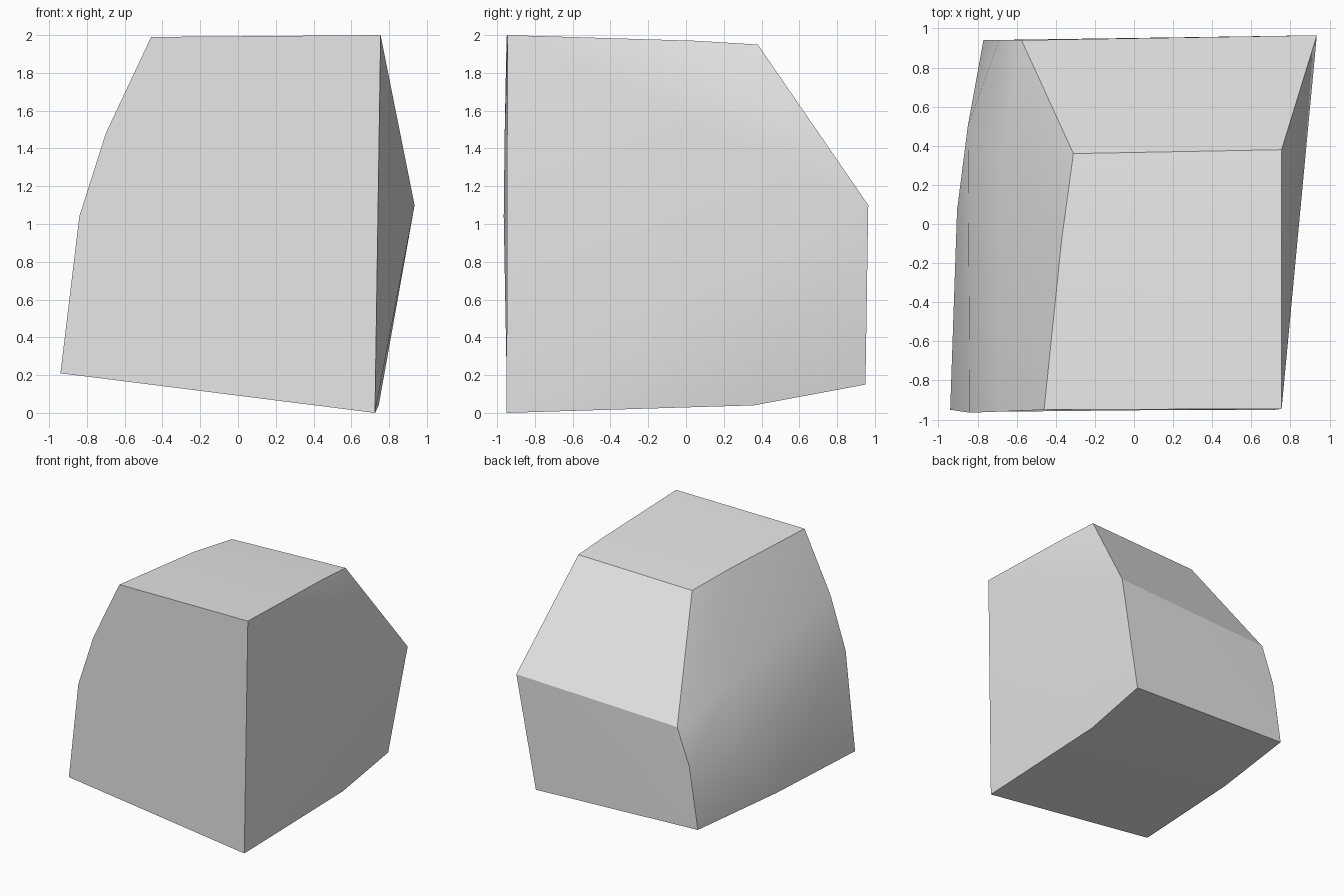
import bpy
import bmesh
import math

cube = bpy.data.objects.get("Cube")
if cube:
    bpy.data.objects.remove(cube, do_unlink=True)

# One plain grey for the whole block
grey = bpy.data.materials.new("plain grey")
grey.use_nodes = True
grey.diffuse_color = (0.8, 0.8, 0.8, 1)
grey.node_tree.nodes["Principled BSDF"].inputs["Base Color"].default_value = (0.8, 0.8, 0.8, 1)

# Cross-sections: curved flank from top to bottom, then straight flank
front_flank = [(-.46, -.95, 1.99), (-.70, -.96, 1.48), (-.84, -.965, 1.04), (-.94, -.95, .21)]
middle_flank = [(-.37, -.08, 1.96), (-.68, .36, 1.23), (-.85, .50, .75), (-.905, .07, .23)]
back_flank = [(-.31, .36, 1.92), (-.575, .94, 1.04), (-.69, .94, .73), (-.77, .94, .21)]
front_side = [(.755, -.945, 2.0), (.725, -.95, 0)]
middle_side = [(.755, .05, 1.97), (.745, .36, .04)]
back_side = [(.755, .38, 1.95), (.935, .965, 1.10), (.76, .95, .15)]

bm = bmesh.new()


def add_points(points):
    return [bm.verts.new(p) for p in points]


flanks = [add_points(p) for p in (front_flank, middle_flank, back_flank)]
front, middle, back = flanks
f_top, f_low = add_points(front_side)
m_top, m_low = add_points(middle_side)
b_top, b_mid, b_low = add_points(back_side)

# Curved flank, as a grid between neighbouring sections
for a, b in zip(flanks, flanks[1:]):
    for i in range(len(a) - 1):
        bm.faces.new((a[i], b[i], b[i + 1], a[i + 1]))

# Top and bottom
tops, lows = (f_top, m_top, b_top), (f_low, m_low, b_low)
for i in range(len(flanks) - 1):
    a, b = flanks[i], flanks[i + 1]
    bm.faces.new((a[0], tops[i], tops[i + 1], b[0]))
    bm.faces.new((a[-1], b[-1], lows[i + 1], lows[i]))

# Front, sloped back and lower back
bm.faces.new(front + [f_low, f_top])
bm.faces.new((back[0], b_top, b_mid, back[1]))
bm.faces.new((back[1], b_mid, back[2]))
bm.faces.new((back[2], b_mid, back[3]))
bm.faces.new((back[3], b_mid, b_low))

# Straight flank, fanned out from its rear corner
rim = [b_top, m_top, f_top, f_low, m_low, b_low]
for a, b in zip(rim, rim[1:]):
    bm.faces.new((b_mid, a, b))

bmesh.ops.recalc_face_normals(bm, faces=bm.faces)
mesh = bpy.data.meshes.new("faceted_block")
bm.to_mesh(mesh)
bm.free()
mesh.materials.append(grey)

block = bpy.data.objects.new("faceted_block", mesh)
bpy.context.collection.objects.link(block)
bpy.ops.object.select_all(action="DESELECT")
block.select_set(True)
bpy.context.view_layer.objects.active = block
bpy.ops.object.shade_smooth_by_angle(angle=math.radians(30))
